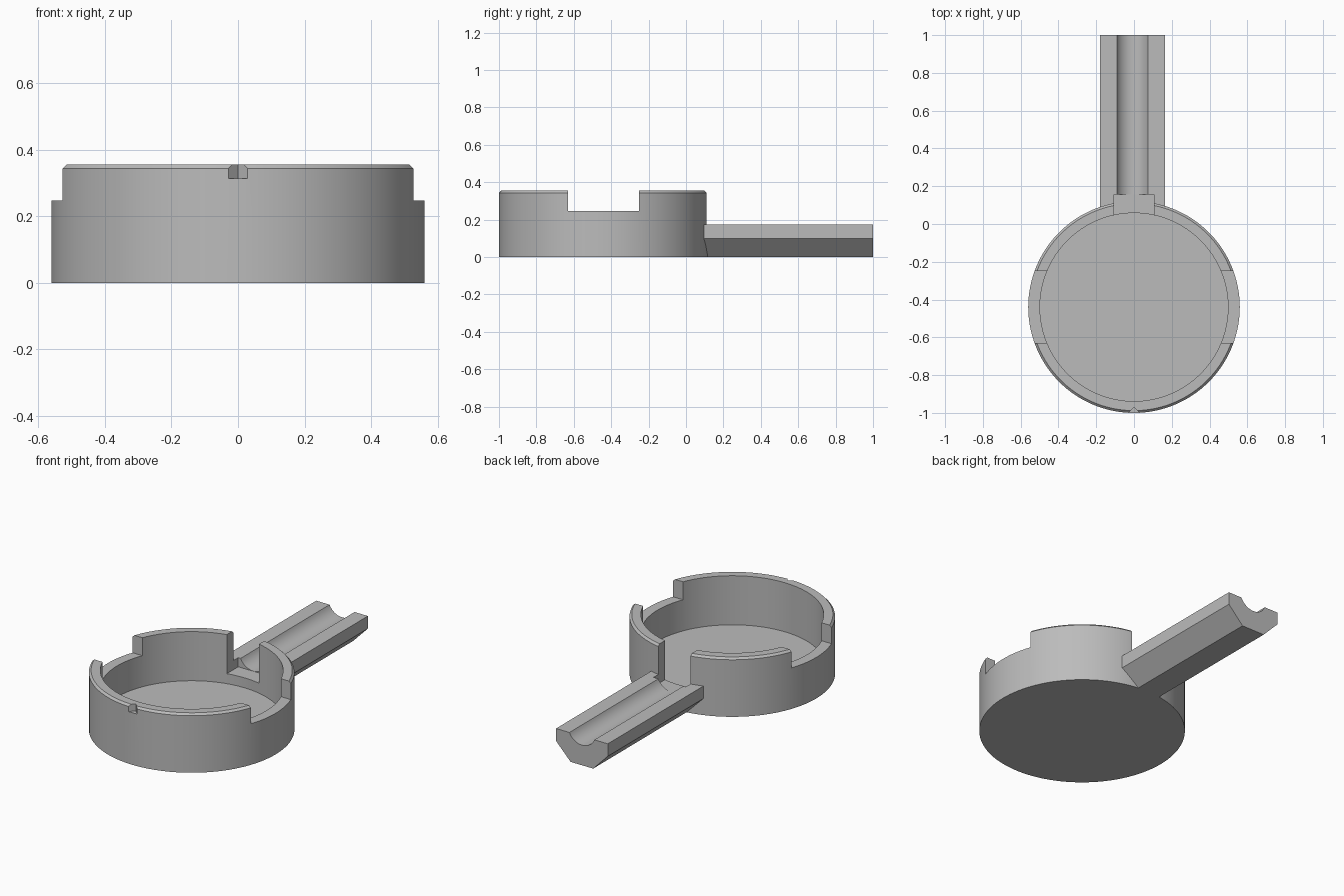
import bpy, bmesh, math

old = bpy.data.objects.get("Cube")
if old:
    bpy.data.objects.remove(old, do_unlink=True)

grey = bpy.data.materials.new("plain_grey")
grey.use_nodes = True
COLOUR = (0.5, 0.5, 0.5, 1)
grey.diffuse_color = COLOUR
grey.node_tree.nodes["Principled BSDF"].inputs["Base Color"].default_value = COLOUR

CENTRE_Y = -0.44
OUTER, INNER, HEIGHT = 0.56, 0.498, 0.355
FLOOR, CHAMFER = 0.06, 0.012
HANDLE_X, HANDLE_TOP = -0.008, 0.175


def finish(name, bm):
    bmesh.ops.recalc_face_normals(bm, faces=bm.faces)
    mesh = bpy.data.meshes.new(name)
    bm.to_mesh(mesh)
    bm.free()
    mesh.materials.append(grey)
    obj = bpy.data.objects.new(name, mesh)
    bpy.context.collection.objects.link(obj)
    return obj


def lathe(name, profile, steps=128):
    """Solid of revolution; the profile starts and ends on the axis."""
    bm = bmesh.new()
    rings = []
    for r, z in profile:
        if r == 0:
            rings.append([bm.verts.new((0, CENTRE_Y, z))] * steps)
        else:
            angles = [math.tau * i / steps for i in range(steps)]
            rings.append([bm.verts.new((r * math.cos(a), CENTRE_Y + r * math.sin(a), z))
                          for a in angles])
    for low, high in zip(rings, rings[1:]):
        for i in range(steps):
            j = (i + 1) % steps
            corners = dict.fromkeys((low[i], low[j], high[j], high[i]))
            bm.faces.new(list(corners))
    return finish(name, bm)


def prism(name, outline, start, end, place):
    """Extrude a 2D outline from start to end; place maps (u, v, depth) to xyz."""
    bm = bmesh.new()
    a, b = [[bm.verts.new(place(u, v, d)) for u, v in outline] for d in (start, end)]
    bm.faces.new(a)
    bm.faces.new(b)
    for i in range(len(a)):
        j = (i + 1) % len(a)
        bm.faces.new((a[i], a[j], b[j], b[i]))
    return finish(name, bm)


def box(name, x0, x1, y0, y1, z0, z1):
    outline = [(x0, y0), (x1, y0), (x1, y1), (x0, y1)]
    return prism(name, outline, z0, z1, lambda u, v, d: (u, v, d))


def combine(target, tool, operation):
    mod = target.modifiers.new(operation.lower(), 'BOOLEAN')
    mod.operation, mod.solver, mod.object = operation, 'EXACT', tool
    bpy.context.view_layer.objects.active = target
    bpy.ops.object.modifier_apply(modifier=mod.name)
    bpy.data.objects.remove(tool, do_unlink=True)


# Round cup with a bevelled outer rim
body = lathe("cup_with_handle", [
    (0, 0), (OUTER, 0), (OUTER, HEIGHT - CHAMFER), (OUTER - CHAMFER, HEIGHT),
    (INNER, HEIGHT), (INNER, FLOOR), (0, FLOOR)])

# Handle bar with an arc channel along its top
half, depth = 0.083, 0.054
radius = (half ** 2 + depth ** 2) / (2 * depth)
spread = math.asin(half / radius)
arc_z = HANDLE_TOP - depth + radius
steps = 20
channel = []
for i in range(steps + 1):
    a = spread * (1 - 2 * i / steps)
    channel.append((radius * math.sin(a), arc_z - radius * math.cos(a)))
section = [(-0.172, HANDLE_TOP), (-0.172, 0.1), (-0.075, 0),
           (0.075, 0), (0.172, 0.1), (0.172, HANDLE_TOP)] + channel
handle = prism("handle", section, 0.075, 1.0,
               lambda u, v, d: (HANDLE_X + u, d, v))
combine(body, handle, 'UNION')

# Slot through the back wall, and the two side openings
combine(body, box("back_slot", -0.107, 0.107, -0.1, 0.155, 0.12, 0.5), 'DIFFERENCE')
combine(body, box("side_openings", -0.7, 0.7, -0.63, -0.25, 0.247, 0.5), 'DIFFERENCE')

# Small V notch in the front rim
notch = [(-0.03, -1.0), (0, -1.03), (0.03, -1.0), (0, -0.97)]
combine(body, prism("front_notch", notch, 0.313, 0.5,
                    lambda u, v, d: (u, v, d)), 'DIFFERENCE')

# Smooth curved walls, sharp edges
bpy.ops.object.select_all(action='DESELECT')
body.select_set(True)
bpy.context.view_layer.objects.active = body
bpy.ops.object.shade_smooth_by_angle(angle=math.radians(25))
